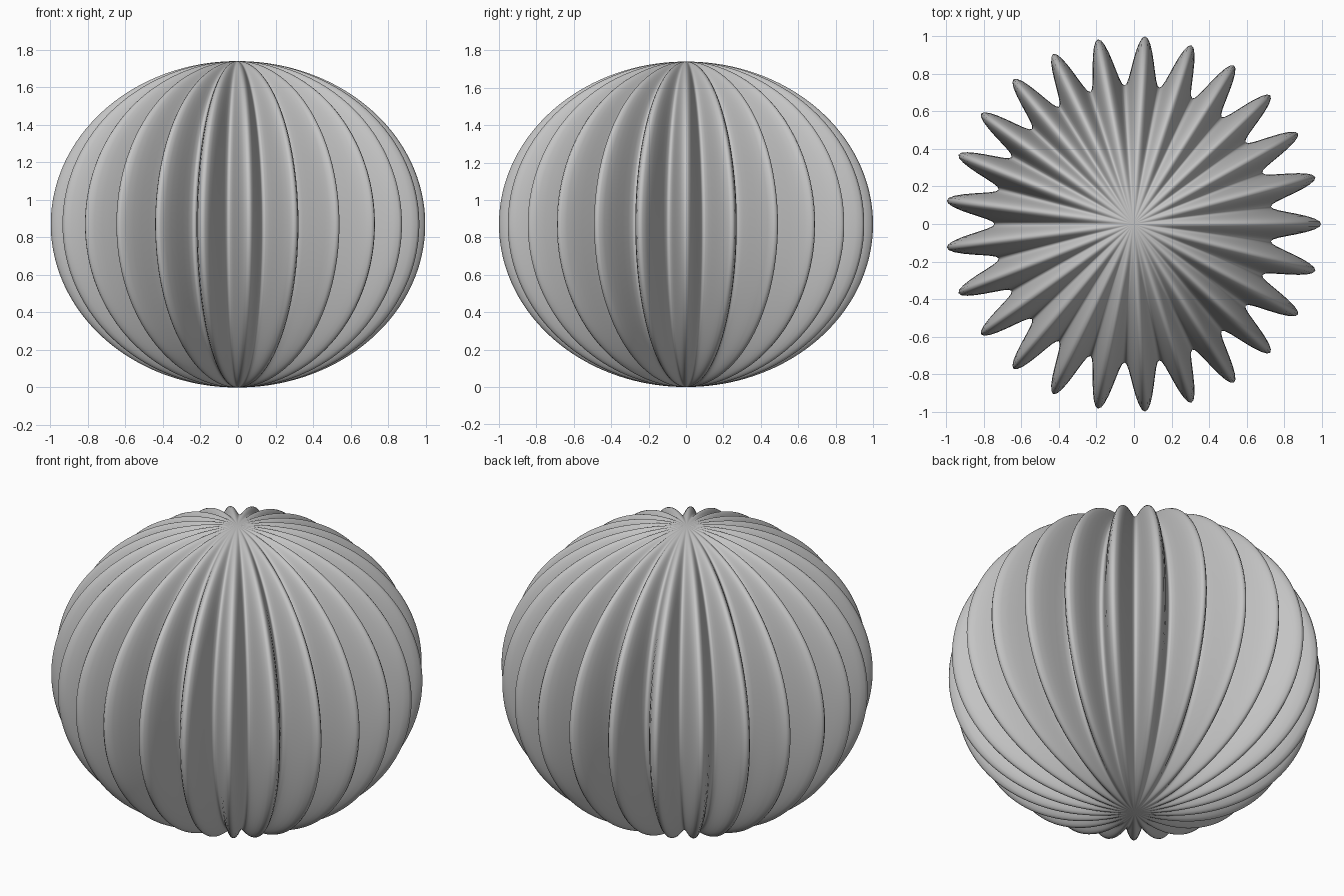
import bpy
import bmesh
import math

RIBS = 25
HALF_HEIGHT = 0.87
MEAN_RADIUS = 0.871
RIB_DEPTH = 0.131

cube = bpy.data.objects.get("Cube")
if cube:
    bpy.data.objects.remove(cube, do_unlink=True)

# Plain grey material
grey = bpy.data.materials.new("plain_grey")
grey.use_nodes = True
colour = (0.55, 0.55, 0.55, 1)
grey.diffuse_color = colour
grey.node_tree.nodes["Principled BSDF"].inputs["Base Color"].default_value = colour

# Sphere whose horizontal radius swells and shrinks around the axis
bm = bmesh.new()
bmesh.ops.create_uvsphere(bm, u_segments=RIBS * 16, v_segments=96, radius=1)
for v in bm.verts:
    angle = math.atan2(v.co.y, v.co.x)
    radius = MEAN_RADIUS + RIB_DEPTH * math.cos(RIBS * angle)
    v.co.x *= radius
    v.co.y *= radius
    v.co.z = HALF_HEIGHT * (v.co.z + 1)

# Centre the odd number of ribs on x
xs = [v.co.x for v in bm.verts]
middle = (min(xs) + max(xs)) / 2
for v in bm.verts:
    v.co.x -= middle
for face in bm.faces:
    face.smooth = True

mesh = bpy.data.meshes.new("ribbed_globe")
bm.to_mesh(mesh)
bm.free()
mesh.materials.append(grey)
globe = bpy.data.objects.new("ribbed_globe", mesh)
bpy.context.collection.objects.link(globe)
